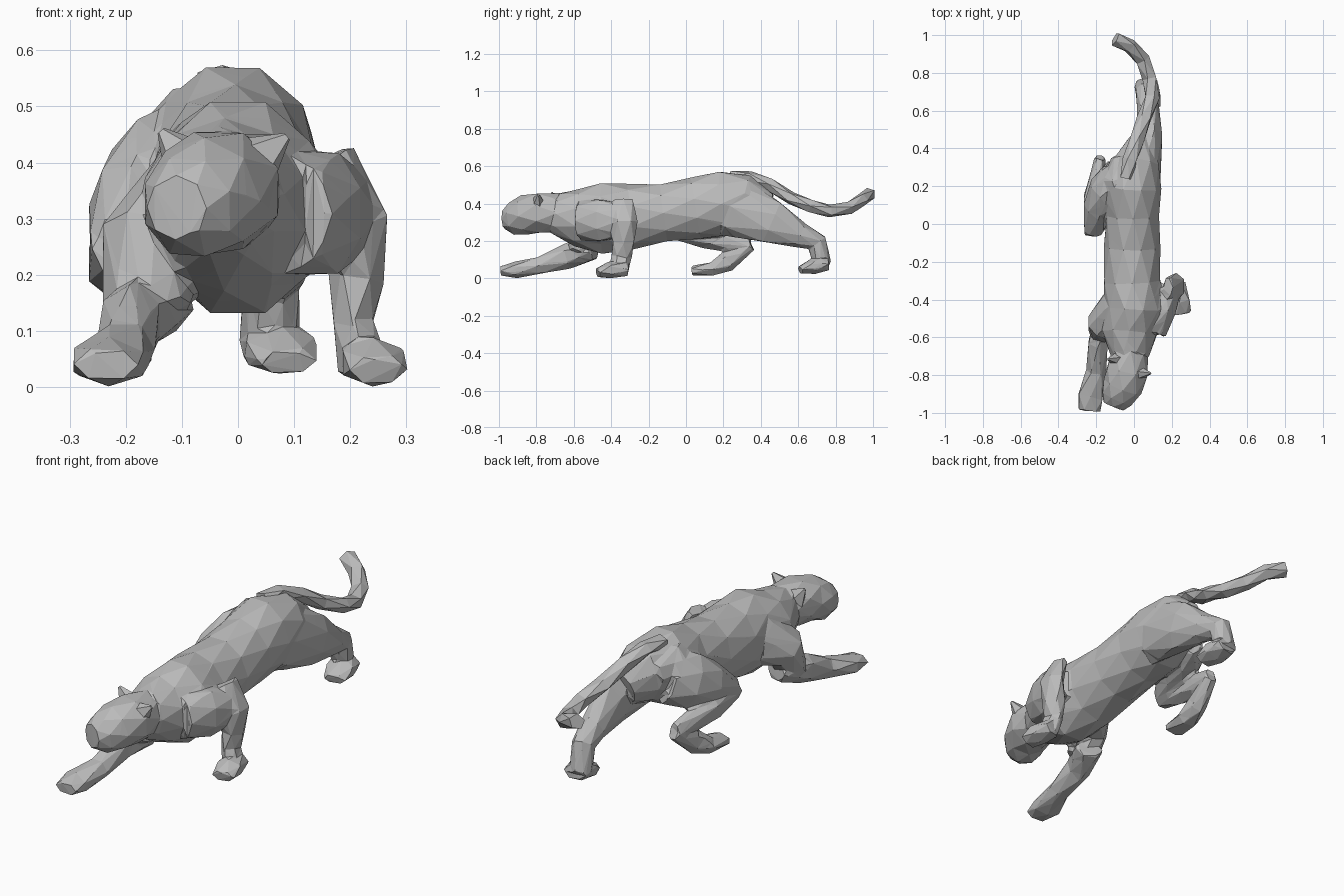
import bpy
import bmesh
from math import cos, sin, pi
from mathutils import Vector, Matrix

if "Cube" in bpy.data.objects:
    bpy.data.objects.remove(bpy.data.objects["Cube"], do_unlink=True)

fur = bpy.data.materials.new("grey fur")
fur.use_nodes = True
fur.diffuse_color = (.5, .5, .5, 1)
fur.node_tree.nodes["Principled BSDF"].inputs["Base Color"].default_value = fur.diffuse_color


def add_object(name, bm):
    """Turn a finished bmesh into a flat shaded object."""
    bmesh.ops.recalc_face_normals(bm, faces=bm.faces)
    mesh = bpy.data.meshes.new(name)
    bm.to_mesh(mesh)
    bm.free()
    mesh.materials.append(fur)
    obj = bpy.data.objects.new(name, mesh)
    bpy.context.collection.objects.link(obj)
    return obj


def loft(bm, stations, sides=8):
    """Closed faceted tube through stations of (x, y, z, half width, half depth)."""
    centres = [Vector(s[:3]) for s in stations]
    last = len(centres) - 1
    rings = []
    for i, (centre, station) in enumerate(zip(centres, stations)):
        along = (centres[min(i + 1, last)] - centres[max(i - 1, 0)]).normalized()
        across = Vector((1, 0, 0))
        across = (across - across.dot(along) * along).normalized()
        depth = along.cross(across)
        ring = []
        for k in range(sides):
            # Every other ring is turned half a step, which gives triangular facets
            angle = 2 * pi * (k + .5 * (i % 2)) / sides
            offset = across * cos(angle) * station[3] + depth * sin(angle) * station[4]
            ring.append(bm.verts.new(centre + offset * 1.07))
        rings.append(ring)
    for i in range(last):
        straight, turned = rings[i + i % 2], rings[i + 1 - i % 2]
        for k in range(sides):
            n = (k + 1) % sides
            bm.faces.new((straight[k], straight[n], turned[k]))
            bm.faces.new((straight[n], turned[n], turned[k]))
    bm.faces.new(rings[0][::-1])
    bm.faces.new(rings[-1])


def fuse(obj, voxel, ratio):
    """Merge overlapping tubes into one skin, then reduce it to large facets."""
    remesh = obj.modifiers.new("merge", "REMESH")
    remesh.mode = "VOXEL"
    remesh.voxel_size = voxel
    facets = obj.modifiers.new("facets", "DECIMATE")
    facets.ratio = ratio
    facets.use_collapse_triangulate = True


skin = bmesh.new()

# Torso from rump to neck, with a hip bulge above the crouched leg
loft(skin, [
    (.03, .44, .37, .06, .08), (.015, .33, .41, .115, .13), (-.01, .2, .4, .145, .168),
    (-.005, .05, .375, .135, .155), (-.01, -.12, .35, .14, .15), (-.01, -.3, .33, .145, .165),
    (0, -.45, .32, .15, .185), (-.025, -.58, .325, .14, .145), (-.02, -.7, .345, .095, .105),
], 10)
loft(skin, [(-.05, .33, .42, .07, .08), (-.085, .22, .45, .075, .085), (-.08, .08, .42, .06, .07)])

# Head and muzzle, turned slightly to one side
loft(skin, [
    (-.02, -.68, .35, .09, .1), (-.035, -.78, .35, .11, .105), (-.06, -.86, .34, .1, .1),
    (-.09, -.92, .32, .085, .088), (-.11, -.968, .32, .052, .055),
])

# Left foreleg: folded shoulder, upright forearm, paw
loft(skin, [(.09, -.56, .31, .08, .1), (.15, -.45, .31, .075, .11), (.19, -.33, .31, .06, .08)])
loft(skin, [
    (.18, -.335, .42, .025, .055), (.225, -.33, .3, .045, .068), (.21, -.335, .19, .047, .06),
    (.205, -.345, .11, .037, .052), (.225, -.36, .03, .045, .048),
], 6)
loft(skin, [(.23, -.31, .045, .04, .035), (.24, -.41, .045, .06, .042), (.25, -.475, .03, .05, .025)], 6)

# Right foreleg: shoulder, forearm reaching ahead, paw
loft(skin, [(-.09, -.42, .32, .08, .12), (-.165, -.53, .25, .08, .09), (-.16, -.57, .14, .075, .06)])
loft(skin, [
    (-.14, -.49, .145, .065, .045), (-.19, -.63, .12, .055, .065), (-.2, -.78, .07, .05, .048),
    (-.23, -.91, .045, .07, .042), (-.235, -.99, .04, .055, .028),
], 6)

# Left hind leg stretched behind, then its paw
loft(skin, [
    (.05, .25, .38, .085, .15), (.08, .46, .3, .07, .115), (.075, .61, .23, .055, .065),
    (.06, .7, .19, .05, .055), (.055, .73, .07, .05, .045),
])
loft(skin, [(.065, .76, .075, .055, .035), (.075, .68, .065, .07, .04), (.09, .61, .045, .05, .022)], 6)

# Right hind leg crouched: thigh, shank, foot
loft(skin, [
    (-.09, .27, .4, .075, .12), (-.145, .18, .36, .09, .125), (-.185, .08, .31, .08, .1),
    (-.22, -.045, .25, .045, .05),
])
loft(skin, [(-.22, -.06, .25, .04, .045), (-.22, .12, .22, .05, .06), (-.18, .34, .175, .03, .045)], 6)
loft(skin, [
    (-.18, .35, .175, .028, .03), (-.2, .22, .09, .043, .052), (-.21, .14, .05, .055, .038),
    (-.215, .03, .04, .05, .025),
], 6)

body = add_object("body_with_legs_and_head", skin)
fuse(body, .01, .023)

# Tail, swinging down and then up at the tip
tail = bmesh.new()
tail_path = [
    (-.04, .24, .54), (-.02, .34, .54), (.015, .45, .5), (.055, .56, .43), (.095, .67, .385),
    (.085, .77, .36), (.045, .87, .375), (-.02, .94, .42), (-.1, .98, .45),
]
loft(tail, [(*p, .038, .033) for p in tail_path], 5)
add_object("tail", tail)

# Ears
for name, place, lean in (("left_ear", (.06, -.79, .425), .9), ("right_ear", (-.115, -.715, .43), -.7)):
    ear = bmesh.new()
    turn = Matrix.Rotation(lean, 4, "Y") @ Matrix.Diagonal((1, .7, 1, 1))
    bmesh.ops.create_cone(ear, segments=5, radius1=.052, radius2=.008, depth=.07, cap_ends=True,
                          matrix=Matrix.Translation(place) @ turn)
    add_object(name, ear)
